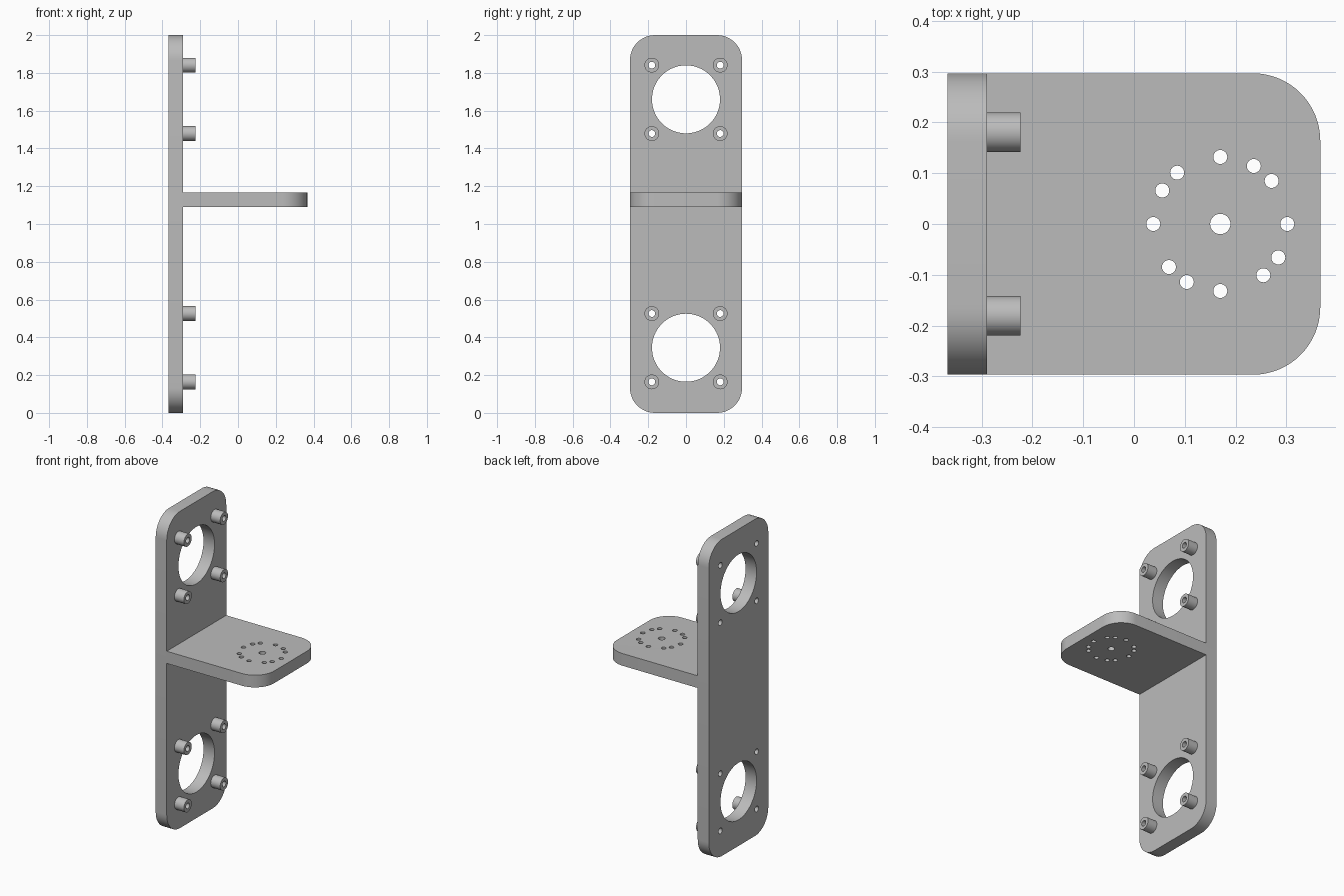
import bpy
from math import cos, sin, pi, radians
from mathutils import Matrix

if "Cube" in bpy.data.objects:
    bpy.data.objects.remove(bpy.data.objects["Cube"])

# One grey for the whole bracket
grey = bpy.data.materials.new("plain grey")
grey.use_nodes = True
grey.diffuse_color = (0.5, 0.5, 0.5, 1)
grey.node_tree.nodes["Principled BSDF"].inputs["Base Color"].default_value = grey.diffuse_color

# Main measures
BACK, FACE, TIP = -0.367, -0.29, 0.367      # x of plate back, plate face, shelf end
HALF_W, CORNER = 0.297, 0.133
SHELF_LOW, SHELF_HIGH = 1.09, 1.167
BORE, PITCH, SCREW = 0.18, 0.181, 0.018


def arc(u, v, r, start=0, end=360, steps=48):
    full = end - start == 360
    count = steps if full else steps + 1
    angles = [radians(start + (end - start) * i / steps) for i in range(count)]
    return [(u + r * cos(a), v + r * sin(a)) for a in angles]


def slab(name, loops, low, high, frame=Matrix.Identity(4)):
    """Fill the first loop, leave the others as holes, and extrude from low to high."""
    curve = bpy.data.curves.new(name + " outline", "CURVE")
    curve.dimensions = "2D"
    curve.fill_mode = "BOTH"
    curve.extrude = (high - low) / 2
    for loop in loops:
        spline = curve.splines.new("POLY")
        spline.points.add(len(loop) - 1)
        for point, (u, v) in zip(spline.points, loop):
            point.co = (u, v, 0, 1)
        spline.use_cyclic_u = True
    obj = bpy.data.objects.new(name, curve)
    bpy.context.collection.objects.link(obj)
    bpy.ops.object.select_all(action="DESELECT")
    obj.select_set(True)
    bpy.context.view_layer.objects.active = obj
    bpy.ops.object.convert(target="MESH")
    obj = bpy.context.object
    obj.data.transform(frame @ Matrix.Translation((0, 0, (low + high) / 2)))
    bpy.ops.object.mode_set(mode="EDIT")
    bpy.ops.mesh.select_all(action="SELECT")
    bpy.ops.mesh.remove_doubles(threshold=0.0001)
    bpy.ops.mesh.normals_make_consistent(inside=False)
    bpy.ops.object.mode_set(mode="OBJECT")
    bpy.ops.object.shade_smooth_by_angle(angle=radians(30))
    obj.data.materials.clear()
    obj.data.materials.append(grey)
    return obj


# Frame that stands a slab upright: u to y, v to z, thickness to x
upright = Matrix(((0, 0, 1, 0), (1, 0, 0, 0), (0, 1, 0, 0), (0, 0, 0, 1)))

# Upright plate with two large bores and eight screw holes
u, top = HALF_W - CORNER, 2 - CORNER
outline = (arc(u, top, CORNER, 0, 90, 12) + arc(-u, top, CORNER, 90, 180, 12)
           + arc(-u, CORNER, CORNER, 180, 270, 12) + arc(u, CORNER, CORNER, 270, 360, 12))
bores = {"lower": 0.345, "upper": 1.66}
screws = [(level, side, height, y, z + dz)
          for level, z in bores.items()
          for side, y in (("left", PITCH), ("right", -PITCH))
          for height, dz in (("bottom", -PITCH), ("top", PITCH))]
holes = [arc(0, z, BORE, steps=96) for z in bores.values()]
holes += [arc(y, z, SCREW, steps=24) for *_, y, z in screws]
slab("upright_plate", [outline] + holes, BACK, FACE, upright)

# Tubular standoffs around each bore
for level, side, height, y, z in screws:
    slab(f"{level}_standoff_{height}_{side}",
         [arc(y, z, 0.039, steps=40), arc(y, z, SCREW, steps=24)], FACE, -0.224, upright)

# Shelf with a pivot hole and a ring of holes repeated every quarter turn
x = TIP - CORNER
shelf = ([(FACE, HALF_W), (FACE, -HALF_W)]
         + arc(x, -u, CORNER, 270, 360, 16) + arc(x, u, CORNER, 0, 90, 16))
pivot, ring = 0.17, 0.132
holes = [arc(pivot, 0, 0.02, steps=32)]
for quarter in range(4):
    for step in (0, 40, 60):
        a = quarter * pi / 2 + radians(step)
        holes.append(arc(pivot + ring * cos(a), ring * sin(a), 0.0138, steps=24))
slab("shelf", [shelf] + holes, SHELF_LOW, SHELF_HIGH)
